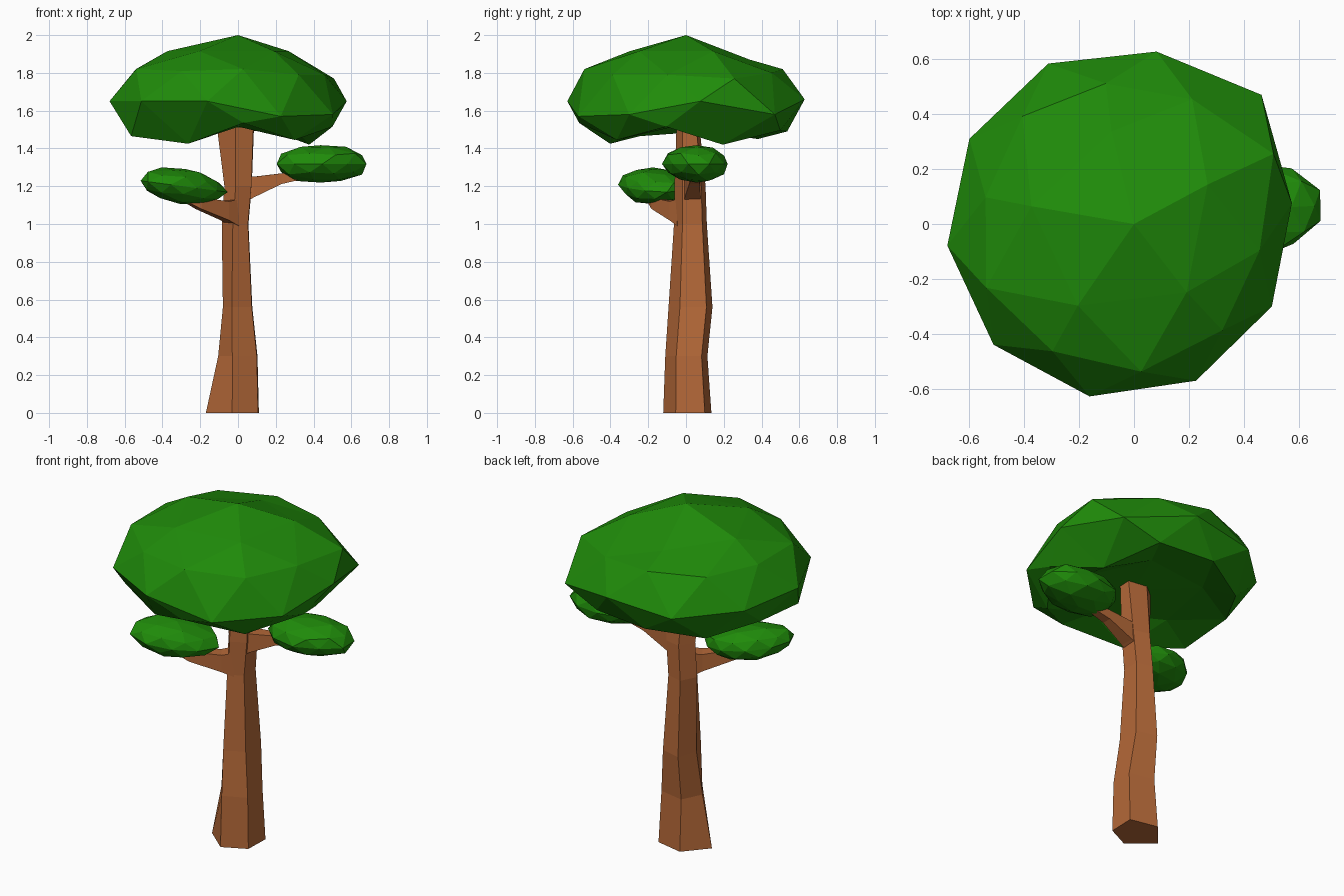
import bpy, bmesh, math, random
from mathutils import Vector, Matrix

if "Cube" in bpy.data.objects:
    bpy.data.objects.remove(bpy.data.objects["Cube"])

random.seed(4)


def material(name, rgb):
    m = bpy.data.materials.new(name)
    m.diffuse_color = (*rgb, 1)
    m.use_nodes = True
    m.node_tree.nodes["Principled BSDF"].inputs["Base Color"].default_value = m.diffuse_color
    return m


BARK = material("bark", (0.46, 0.14, 0.04))
LEAF = material("leaf", (0.014, 0.26, 0.003))


def finish(name, bm, mat):
    bmesh.ops.recalc_face_normals(bm, faces=bm.faces)
    mesh = bpy.data.meshes.new(name)
    bm.to_mesh(mesh)
    bm.free()
    mesh.materials.append(mat)
    ob = bpy.data.objects.new(name, mesh)
    bpy.context.collection.objects.link(ob)
    return ob


def loft(name, rings, mat):
    """Skin a list of equal-sided rings of points, with capped ends."""
    bm = bmesh.new()
    loops = [[bm.verts.new(p) for p in ring] for ring in rings]
    n = len(loops[0])
    for a, b in zip(loops, loops[1:]):
        for i in range(n):
            j = (i + 1) % n
            bm.faces.new((a[i], a[j], b[j], b[i]))
    bm.faces.new(loops[0][::-1])
    bm.faces.new(loops[-1])
    return finish(name, bm, mat)


# Trunk: uneven pentagon, flared at the foot (z, cx, cy, rx, ry, skew of two corners)
pentagon = [(0.81, 0.70), (-0.25, 0.96), (-1.0, -0.04), (-0.1, -0.93), (0.78, -0.44)]
profile = [
    (0.00, -0.015, 0.005, 0.155, 0.135, 0.0),
    (0.30, 0.010, 0.000, 0.115, 0.118, -0.25),
    (0.56, 0.006, 0.022, 0.086, 0.123, -0.35),
    (1.00, -0.008, 0.022, 0.078, 0.092, -0.15),
    (1.20, 0.008, 0.020, 0.080, 0.087, -0.15),
    (1.51, -0.003, 0.010, 0.108, 0.065, 0.0),
]
loft("trunk", [[(cx + rx * (px + (skew if i in (1, 3) else 0)), cy + ry * py, z)
                for i, (px, py) in enumerate(pentagon)]
               for z, cx, cy, rx, ry, skew in profile], BARK)


# Branches: four-sided tapering tubes (x, y, z, half width, half height)
def branch(name, path):
    pts = [Vector(p[:3]) for p in path]
    d = pts[-1] - pts[0]
    side = Vector((-d.y, d.x, 0)).normalized()
    up = Vector((0, 0, 1))
    corners = [(1, 1), (-1, 1), (-1, -1), (1, -1)]
    loft(name, [[c + side * p[3] * s + up * p[4] * t for s, t in corners]
                for c, p in zip(pts, path)], BARK)


branch("right_branch", [(0.01, 0.03, 1.18, 0.045, 0.08), (0.08, 0.035, 1.195, 0.042, 0.055),
                        (0.23, 0.045, 1.24, 0.028, 0.028), (0.42, 0.05, 1.27, 0.015, 0.015)])
branch("left_branch", [(-0.02, -0.01, 1.06, 0.045, 0.07), (-0.07, -0.055, 1.07, 0.04, 0.05),
                       (-0.21, -0.16, 1.11, 0.028, 0.03), (-0.30, -0.20, 1.15, 0.015, 0.02)])

# Canopy: icosphere with uneven (radius, height) rings and a hollow underside
upper = [(.605, 1.77), (.52, 1.80), (.516, 1.82), (.537, 1.82), (.51, 1.82),
         (.55, 1.82), (.53, 1.81), (.542, 1.82), (.53, 1.79), (.507, 1.79)]
middle = [(.62, 1.65), (.69, 1.58), (.64, 1.66), (.645, 1.62), (.64, 1.64),
          (.645, 1.65), (.645, 1.65), (.64, 1.65), (.63, 1.57), (.62, 1.58)]
lower = [(.46, 1.42), (.57, 1.495), (.54, 1.49), (.52, 1.45), (.53, 1.49),
         (.58, 1.465), (.46, 1.425), (.57, 1.535), (.50, 1.445), (.55, 1.515)]

bm = bmesh.new()
bmesh.ops.create_icosphere(bm, subdivisions=2, radius=1)
for v in bm.verts:
    u = v.co.normalized()
    az = math.degrees(math.atan2(u.y, u.x))
    if abs(u.z) > 0.95:
        r, z = 0, 2.0 if u.z > 0 else 1.51
    elif abs(u.z) > 0.7:
        r, z = 0.34, 1.915 if u.z > 0 else 1.515
        if u.z > 0 and round(az) == 72:
            z = 1.87
    elif abs(u.z) > 0.2:
        r, z = (upper if u.z > 0 else lower)[round(az / 36) % 10]
    else:
        r, z = middle[round((az + 18) / 36) % 10]
    a = math.radians(az + 25)
    cx = 0 if r == 0 else -0.04
    v.co = (cx + r * math.cos(a), r * math.sin(a), z)
finish("canopy", bm, LEAF)


# Small leaf clumps on the branch ends
def clump(name, centre, half, tilt, turn):
    bm = bmesh.new()
    bmesh.ops.create_icosphere(bm, subdivisions=2, radius=1)
    rot = Matrix.Rotation(tilt, 3, 'Y') @ Matrix.Rotation(turn, 3, 'Z')
    for v in bm.verts:
        p = v.co * random.uniform(0.92, 1.04)
        v.co = Vector(centre) + rot @ Vector([p[i] * half[i] for i in range(3)])
    finish(name, bm, LEAF)


clump("right_leaf_clump", (0.438, 0.055, 1.318), (0.25, 0.178, 0.104), 0.0, 0.05)
clump("left_leaf_clump", (-0.293, -0.17, 1.20), (0.25, 0.17, 0.096), 0.13, 0.5)
